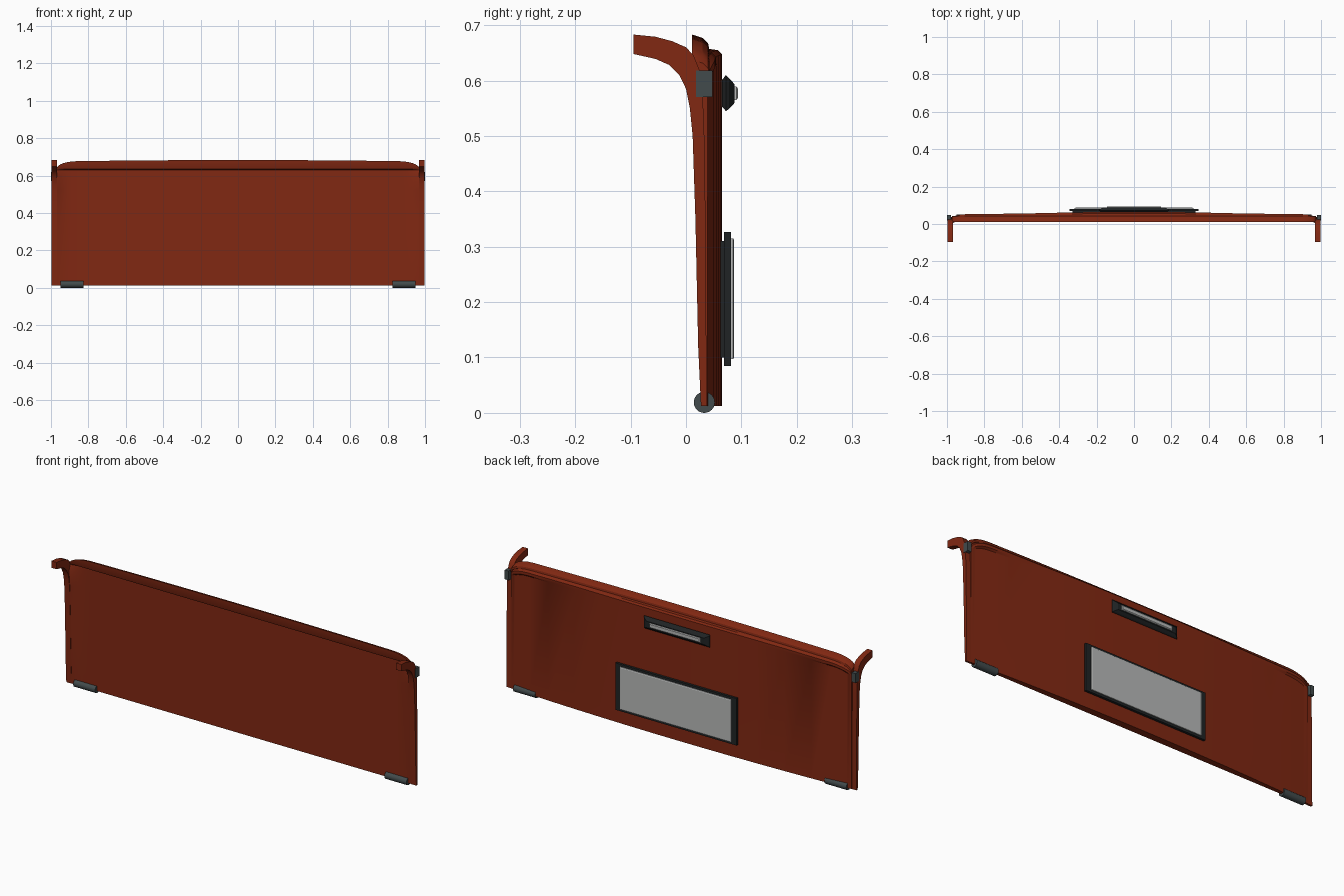
import bpy, bmesh, math

if "Cube" in bpy.data.objects:
    bpy.data.objects.remove(bpy.data.objects["Cube"])


def material(name, rgb):
    m = bpy.data.materials.new(name)
    m.diffuse_color = (*rgb, 1)
    m.use_nodes = True
    m.node_tree.nodes["Principled BSDF"].inputs["Base Color"].default_value = m.diffuse_color
    return m


RED = material("red paint", (0.22, 0.021, 0.006))
BLACK = material("black plastic", (0.014, 0.017, 0.018))
STEEL = material("dark steel", (0.055, 0.07, 0.072))
GREY = material("light grey", (0.48, 0.49, 0.485))


def loft(name, rings, mat, smooth=True):
    """Skin a row of equal-length closed rings and cap both ends."""
    bm = bmesh.new()
    rows = [[bm.verts.new(p) for p in ring] for ring in rings]
    n = len(rows[0])
    for a, b in zip(rows, rows[1:]):
        for i in range(n):
            j = (i + 1) % n
            bm.faces.new((a[i], a[j], b[j], b[i]))
    bm.faces.new(rows[0])
    bm.faces.new(rows[-1])
    bmesh.ops.recalc_face_normals(bm, faces=bm.faces)
    me = bpy.data.meshes.new(name)
    bm.to_mesh(me)
    bm.free()
    me.materials.append(mat)
    ob = bpy.data.objects.new(name, me)
    bpy.context.collection.objects.link(ob)
    if smooth:
        bpy.context.view_layer.objects.active = ob
        ob.select_set(True)
        bpy.ops.object.shade_smooth_by_angle(angle=math.radians(25))
        ob.select_set(False)
    return ob


def stepped_plate(name, steps, mat):
    """Rectangles (y, half width, low z, high z) stacked toward the back."""
    rings = [[(-w, y, lo), (w, y, lo), (w, y, hi), (-w, y, hi)]
             for y, w, lo, hi in steps]
    return loft(name, rings, mat, smooth=False)


# Main panel: bowed back, front recess under a lip, rounded upper corners
def section(x):
    a = abs(x)
    t = min(1, max(0, (a - 0.86) / 0.11))
    drop = 0.038 * (1 - math.sqrt(max(0, 1 - t * t)))
    top = 0.683 - 0.008 * a * a - drop
    edge = min(1, max(0, (a - 0.89) / 0.08)) ** 2     # fillet into the side arm
    back = 0.037 + 0.028 * (1 - a ** 2)
    ridge = back + (0.056 - back) * 0.75 * (a > 0.3) * (1 - edge)
    ridge = max(ridge, back)

    def front(y_side):
        return 0.028 + (y_side - 0.028) * edge
    pts = [(0.028, 0.012), (front(0.022), 0.15), (front(0.017), 0.38),
           (front(0.012), 0.52), (front(0.004), 0.60),
           (0.028 - 0.012 * edge, 0.630), (0.016, 0.634), (0.013, 0.640),
           (0.011, top), (0.030, top - 0.006), (0.040, top - 0.016),
           (0.042, top - 0.026), (ridge - 0.008, top - 0.028),
           (ridge, top - 0.036), (ridge, top - 0.050),
           (back, top - 0.058), (back, 0.012)]
    return [(x, y, z) for y, z in pts]


half = [0, 0.15, 0.3, 0.45, 0.6, 0.75, 0.86, 0.89, 0.91, 0.93, 0.945, 0.957, 0.966, 0.972]
xs = [-x for x in reversed(half[1:])] + half
loft("tailgate_panel", [section(x) for x in xs], RED)

# Side arms: thin edge posts that sweep forward at the top
arm_front = [(0.027, 0.012), (0.022, 0.12), (0.017, 0.35), (0.012, 0.50),
             (0.007, 0.55), (0.0, 0.585), (-0.012, 0.61), (-0.03, 0.628),
             (-0.055, 0.639), (-0.095, 0.648)]
arm_back = [(-0.095, 0.683), (-0.055, 0.679), (-0.025, 0.671), (0.0, 0.66),
            (0.014, 0.645), (0.024, 0.62), (0.030, 0.58), (0.033, 0.50),
            (0.036, 0.30), (0.037, 0.012)]
for side, s in (("left", -1), ("right", 1)):
    loft(side + "_side_arm",
         [[(s * x, y, z) for y, z in arm_front + arm_back] for x in (0.968, 0.998)], RED)

    # Latch blocks on the side edges
    loft(side + "_latch_block",
         [[(s * x, 0.018, 0.57), (s * x, 0.048, 0.57),
           (s * x, 0.048, 0.618), (s * x, 0.018, 0.618)] for x in (0.978, 1.0)],
         STEEL, smooth=False)

    # Hinge barrels along the bottom edge
    loft(side + "_hinge_barrel",
         [[(s * x, 0.033 + 0.019 * math.cos(k * math.pi / 12),
            0.019 + 0.019 * math.sin(k * math.pi / 12)) for k in range(24)]
          for x in (0.825, 0.95)], STEEL)

# Number plate holder and blank plate
stepped_plate("plate_holder", [(0.060, 0.33, 0.10, 0.31), (0.069, 0.33, 0.10, 0.31),
                               (0.069, 0.345, 0.085, 0.327),
                               (0.081, 0.345, 0.085, 0.327)], BLACK)
stepped_plate("blank_plate", [(0.078, 0.317, 0.097, 0.315), (0.085, 0.317, 0.097, 0.315),
                              (0.087, 0.312, 0.101, 0.311)], GREY)

# Handle housing and pull
stepped_plate("handle_housing", [(0.058, 0.180, 0.552, 0.602), (0.066, 0.180, 0.552, 0.602),
                                 (0.072, 0.188, 0.545, 0.610), (0.078, 0.184, 0.549, 0.604),
                                 (0.088, 0.165, 0.560, 0.593)], BLACK)
stepped_plate("handle_pull", [(0.084, 0.145, 0.565, 0.589), (0.091, 0.145, 0.565, 0.589),
                              (0.094, 0.141, 0.569, 0.585)], GREY)
